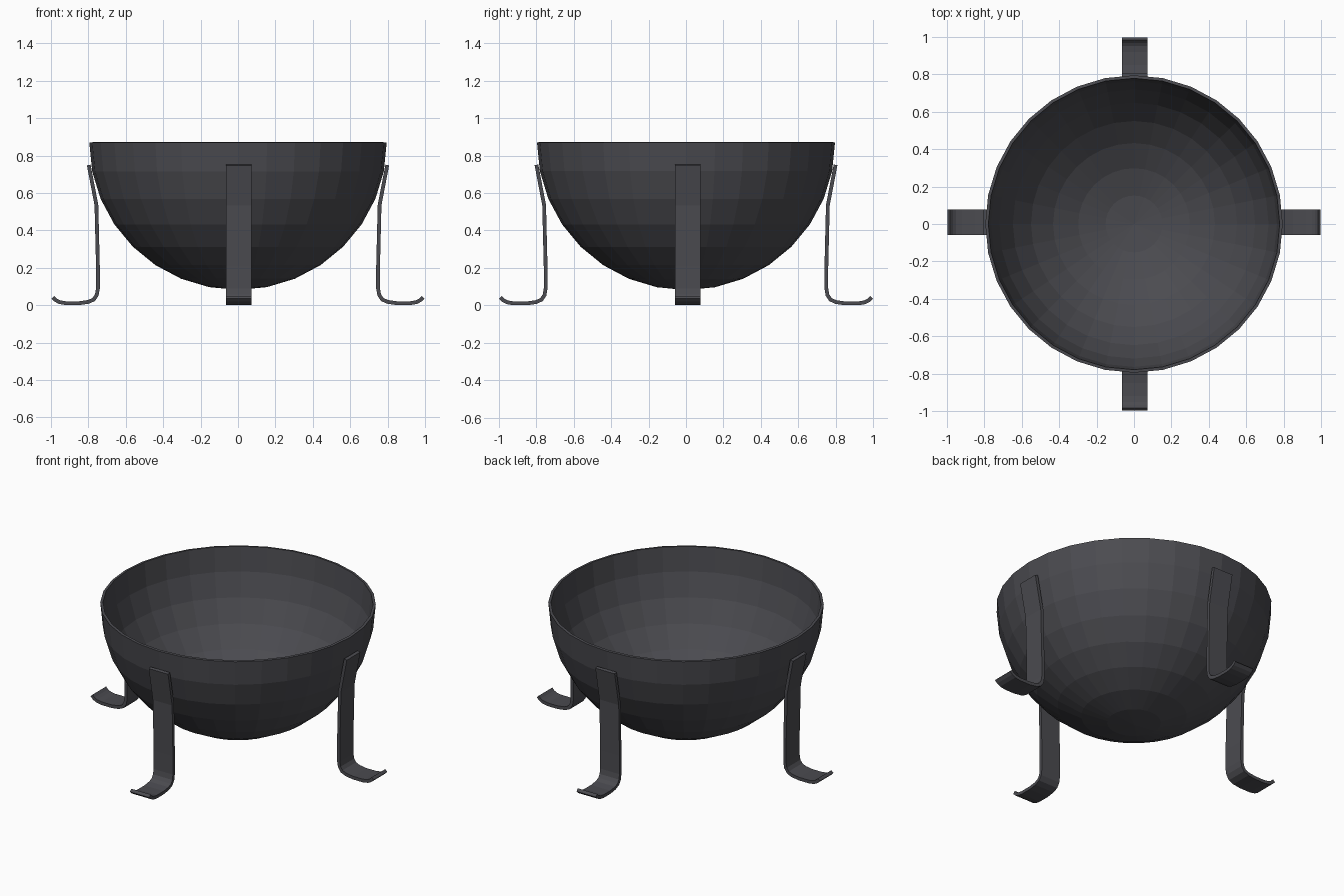
import bpy, bmesh
from math import sin, cos, pi

if "Cube" in bpy.data.objects:
    bpy.data.objects.remove(bpy.data.objects["Cube"])

iron = bpy.data.materials.new("dark_iron")
iron.diffuse_color = (0.07, 0.07, 0.08, 1)
iron.use_nodes = True
iron.node_tree.nodes["Principled BSDF"].inputs["Base Color"].default_value = iron.diffuse_color


def make_object(name, bm, thickness, offset):
    bmesh.ops.recalc_face_normals(bm, faces=bm.faces)
    mesh = bpy.data.meshes.new(name)
    bm.to_mesh(mesh)
    bm.free()
    mesh.materials.append(iron)
    obj = bpy.data.objects.new(name, mesh)
    bpy.context.collection.objects.link(obj)
    mod = obj.modifiers.new("thickness", 'SOLIDIFY')
    mod.thickness = thickness
    mod.offset = offset
    mod.use_even_offset = True
    return obj


# Bowl: lower half of a low-poly sphere with a thin wall
R, RIM = 0.795, 0.87
bm = bmesh.new()
bmesh.ops.create_uvsphere(bm, u_segments=32, v_segments=16, radius=R)
bmesh.ops.delete(bm, geom=[v for v in bm.verts if v.co.z > 0.01], context='VERTS')
for v in bm.verts:
    v.co.z = RIM + v.co.z * 0.788 / R
bowl = make_object("fire_bowl", bm, 0.016, -1)
# the wall must grow inwards from the outer surface
if max(bowl.data.polygons, key=lambda p: -p.center.z).normal.z > 0:
    bowl.modifiers["thickness"].offset = 1

# Legs: bent flat strips, profile as (distance from centre, height)
profile = [(0.798, 0.75), (0.757, 0.535), (0.749, 0.21), (0.749, 0.09),
           (0.755, 0.055), (0.771, 0.031), (0.80, 0.018), (0.85, 0.011),
           (0.92, 0.011), (0.955, 0.017), (0.975, 0.028), (0.99, 0.043)]
HALF_WIDTH = 0.068
for name, k in (("right_leg", 0), ("back_leg", 1), ("left_leg", 2), ("front_leg", 3)):
    c, s = round(cos(k * pi / 2)), round(sin(k * pi / 2))
    bm = bmesh.new()
    rows = [[bm.verts.new((r * c - w * s, r * s + w * c, z))
             for w in (-HALF_WIDTH, HALF_WIDTH)] for r, z in profile]
    for a, b in zip(rows, rows[1:]):
        bm.faces.new((a[0], a[1], b[1], b[0]))
    leg = make_object(name, bm, 0.02, 0)
    leg.location = (0.005 * abs(s), 0.009 * abs(c), 0)
